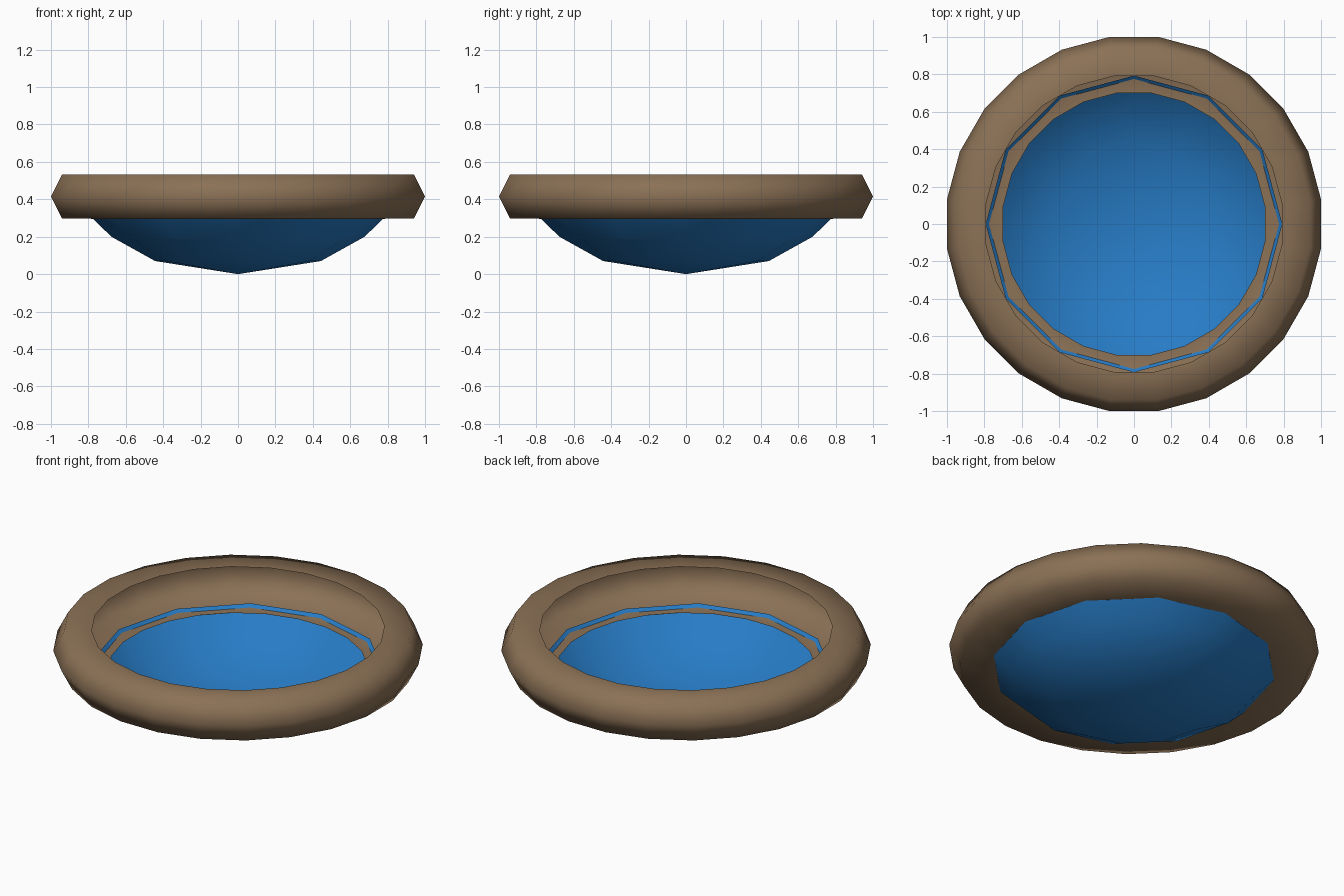
import bpy
import bmesh
from math import radians
from mathutils import Matrix, Vector

cube = bpy.data.objects.get("Cube")
if cube:
    bpy.data.objects.remove(cube, do_unlink=True)


def make_material(name, rgb):
    mat = bpy.data.materials.new(name)
    mat.use_nodes = True
    color = (*rgb, 1.0)
    mat.diffuse_color = color
    mat.node_tree.nodes["Principled BSDF"].inputs["Base Color"].default_value = color
    return mat


def lathe(name, profile, sides, offset, mat):
    """Turn an open (radius, height) profile around z into a smooth shell."""
    bm = bmesh.new()
    verts = [bm.verts.new((r, 0, z)) for r, z in profile]
    edges = [bm.edges.new(pair) for pair in zip(verts, verts[1:])]
    bmesh.ops.spin(bm, geom=verts + edges, cent=(0, 0, 0), axis=(0, 0, 1),
                   angle=radians(360), steps=sides, use_merge=False)
    bmesh.ops.remove_doubles(bm, verts=bm.verts, dist=0.001)
    bmesh.ops.transform(bm, matrix=Matrix.Rotation(offset, 4, "Z"), verts=bm.verts)
    bmesh.ops.recalc_face_normals(bm, faces=bm.faces)

    # The widest face band must point away from the axis
    outer = max(bm.faces, key=lambda f: f.calc_center_median().xy.length)
    center = outer.calc_center_median()
    if outer.normal.dot(Vector((center.x, center.y, 0))) < 0:
        bmesh.ops.reverse_faces(bm, faces=bm.faces)
    for face in bm.faces:
        face.smooth = True

    mesh = bpy.data.meshes.new(name)
    bm.to_mesh(mesh)
    bm.free()
    mesh.materials.append(mat)
    obj = bpy.data.objects.new(name, mesh)
    bpy.context.collection.objects.link(obj)
    return obj


brown = make_material("rim_brown", (0.258, 0.165, 0.092))
blue = make_material("bowl_blue", (0.02, 0.2, 0.56))

# Hollow rim: C-shaped section, open towards the middle, lower lip wider
lathe("rim", [(0.706, 0.295), (0.949, 0.298), (1.0086, 0.415),
              (0.949, 0.532), (0.799, 0.53)], 24, radians(7.5), brown)

# Shallow basin whose edge rises just through the lower lip of the rim
lathe("basin", [(0, 0), (0.443, 0.07), (0.677, 0.2), (0.793, 0.313)], 12, 0, blue)
